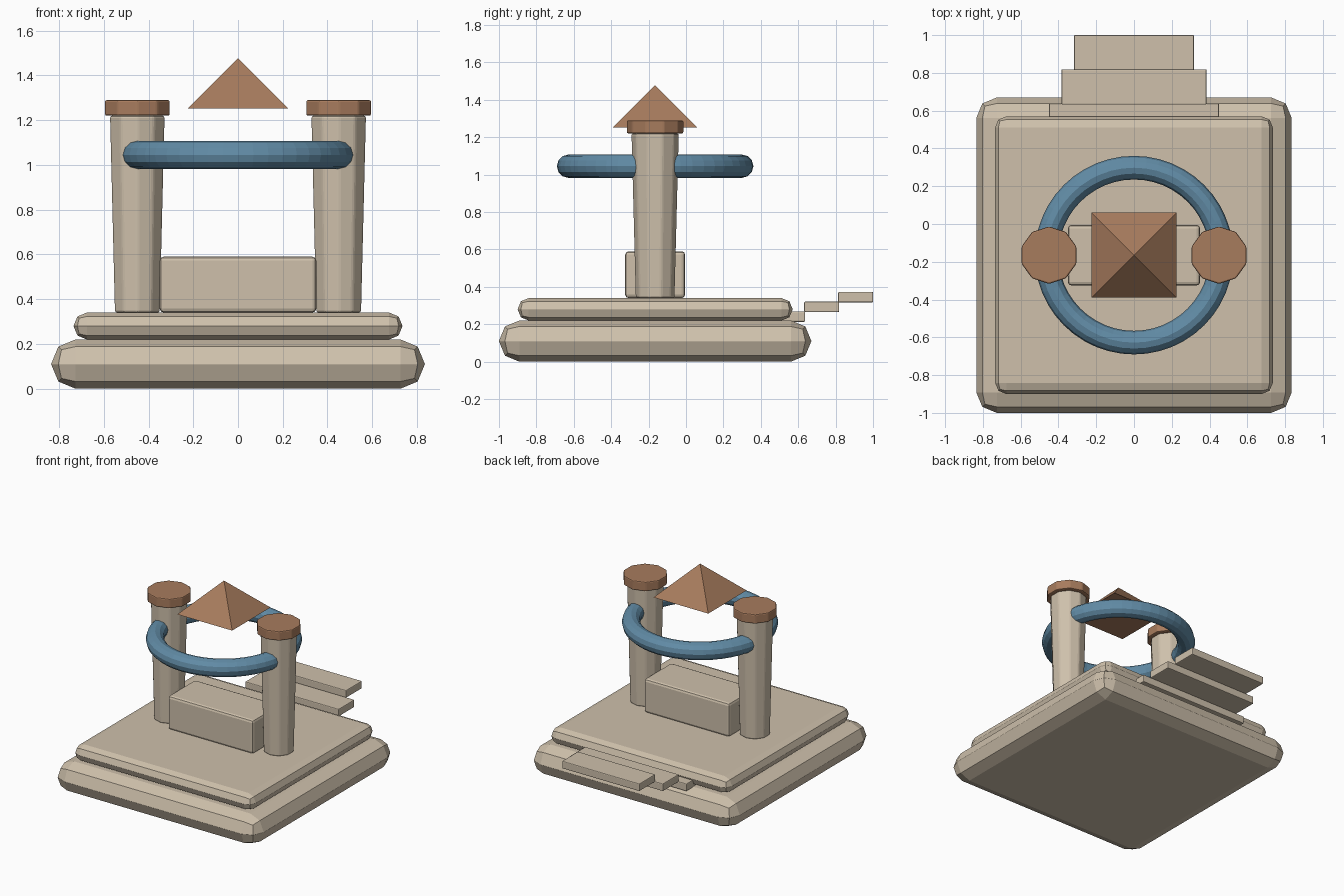
import bpy
from math import radians

if "Cube" in bpy.data.objects:
    bpy.data.objects.remove(bpy.data.objects["Cube"], do_unlink=True)

MID = -0.165  # depth of the shrine's centre line


def material(name, colour):
    m = bpy.data.materials.new(name)
    m.use_nodes = True
    m.diffuse_color = (*colour, 1)
    m.node_tree.nodes["Principled BSDF"].inputs["Base Color"].default_value = (*colour, 1)
    return m


stone = material("pale_stone", (0.62, 0.53, 0.41))
copper = material("brown_copper", (0.39, 0.20, 0.11))
blue = material("dusty_blue", (0.12, 0.26, 0.38))


def finish(name, mat, bevel=0):
    ob = bpy.context.object
    ob.name = name
    ob.data.materials.append(mat)
    if bevel:
        mod = ob.modifiers.new("edges", "BEVEL")
        mod.width = bevel
        mod.segments = 2
        mod.limit_method = "ANGLE"
        mod.angle_limit = radians(30)
    return ob


def block(name, width, y0, y1, z0, z1, bevel):
    bpy.ops.mesh.primitive_cube_add(size=1, location=(0, (y0 + y1) / 2, (z0 + z1) / 2))
    bpy.context.object.scale = (width, y1 - y0, z1 - z0)
    bpy.ops.object.transform_apply(location=False, rotation=False, scale=True)
    return finish(name, stone, bevel)


def drum(name, mat, x, r0, r1, z0, z1, bevel):
    bpy.ops.mesh.primitive_cone_add(vertices=10, radius1=r0, radius2=r1, depth=z1 - z0,
                                    location=(x, MID, (z0 + z1) / 2))
    return finish(name, mat, bevel)


# Stepped platform and altar
block("lower_platform", 1.67, -1.0, 0.67, 0, 0.22, 0.109)
block("upper_platform", 1.47, -0.9, 0.57, 0.22, 0.34, 0.059)
block("altar", 0.70, MID - 0.16, MID + 0.16, 0.34, 0.59, 0.018)

# Rising steps at the back, each narrower than the last
for i in range(3):
    y, z = 0.45 + 0.182 * i, 0.213 + 0.052 * i
    block(f"step_{i + 1}", 0.90 - 0.132 * i, y, y + 0.187, z, z + 0.056, 0.006)

# Tapered pillars with copper caps
for side, x in (("left", 0.45), ("right", -0.45)):
    drum(f"{side}_pillar", stone, x, 0.105, 0.128, 0.34, 1.22, 0.01)
    drum(f"{side}_pillar_cap", copper, x, 0.152, 0.152, 1.22, 1.29, 0.008)

# Ring held between the pillars
bpy.ops.mesh.primitive_torus_add(major_segments=48, minor_segments=12, major_radius=0.463,
                                 minor_radius=0.0625, location=(0, MID, 1.045))
finish("ring", blue)

# Floating pyramid
bpy.ops.mesh.primitive_cone_add(vertices=4, radius1=0.225 * 2 ** 0.5, radius2=0, depth=0.225,
                                location=(0, MID, 1.365), rotation=(0, 0, radians(45)))
finish("pyramid", copper)
